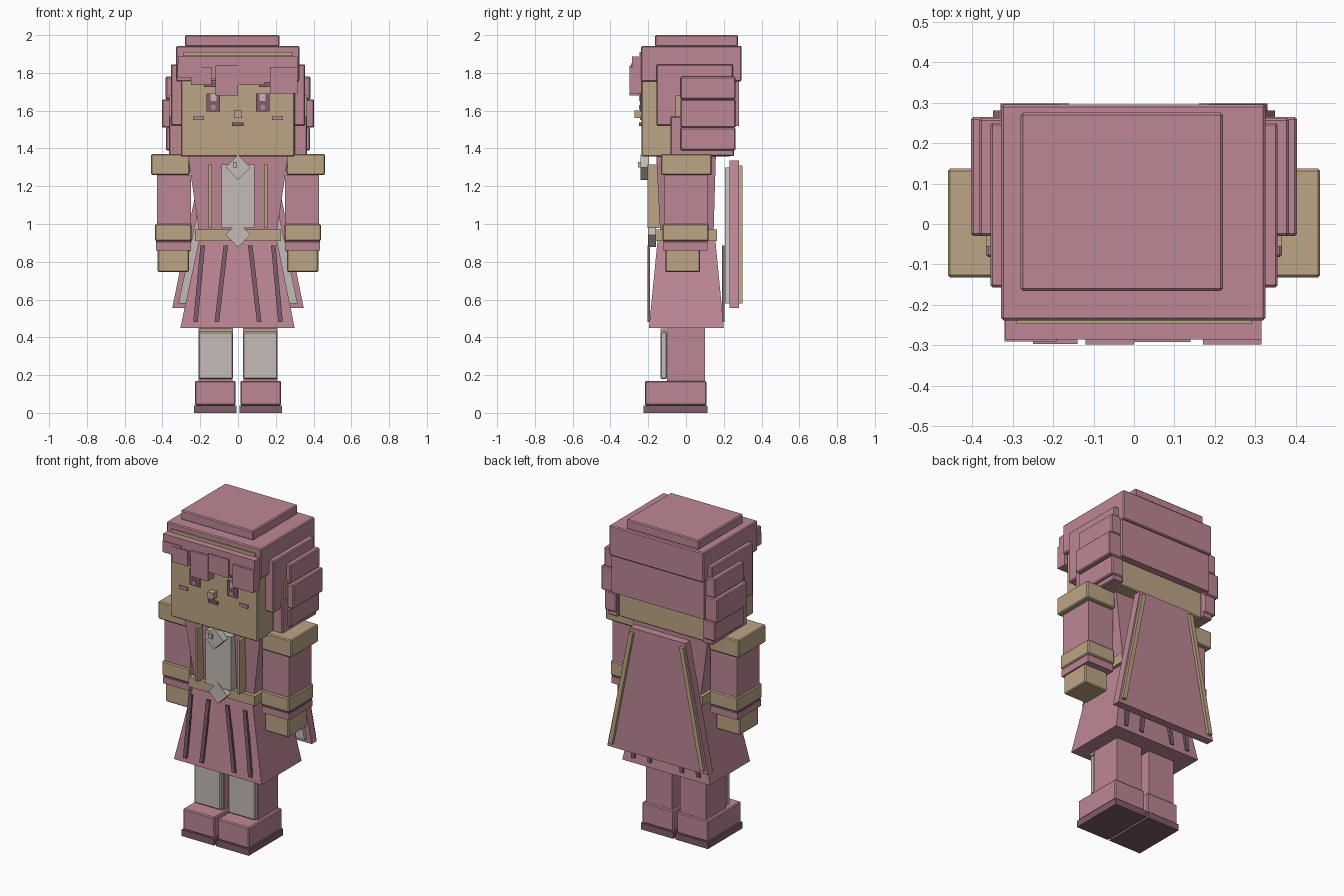
import bpy
import bmesh
from mathutils import Vector

cube = bpy.data.objects.get("Cube")
if cube:
    bpy.data.objects.remove(cube, do_unlink=True)


def material(name, r, g, b):
    m = bpy.data.materials.new(name)
    m.use_nodes = True
    m.diffuse_color = (r, g, b, 1)
    m.node_tree.nodes["Principled BSDF"].inputs["Base Color"].default_value = (r, g, b, 1)
    return m


PINK = material("dusty pink", 0.51, 0.245, 0.30)
DARK = material("dark mauve", 0.22, 0.11, 0.14)
TAN = material("tan", 0.51, 0.375, 0.235)
GREY = material("warm grey", 0.55, 0.50, 0.465)


def loft(name, mat, low, high, z0, z1, bevel=0.0):
    """Box between two rectangles (x0, x1, y0, y1) at heights z0 and z1."""
    bm = bmesh.new()
    rings = []
    for (x0, x1, y0, y1), z in ((low, z0), (high, z1)):
        rings.append([bm.verts.new(p) for p in
                      ((x0, y0, z), (x1, y0, z), (x1, y1, z), (x0, y1, z))])
    a, b = rings
    bm.faces.new(a[::-1])
    bm.faces.new(b)
    for i in range(4):
        j = (i + 1) % 4
        bm.faces.new((a[i], a[j], b[j], b[i]))
    bm.normal_update()
    mesh = bpy.data.meshes.new(name)
    bm.to_mesh(mesh)
    bm.free()
    mesh.materials.append(mat)
    ob = bpy.data.objects.new(name, mesh)
    bpy.context.collection.objects.link(ob)
    if bevel:
        mod = ob.modifiers.new("soft_edge", "BEVEL")
        mod.width = bevel
        mod.segments = 1
    return ob


def box(name, mat, x0, x1, y0, y1, z0, z1, bevel=0.0):
    r = (x0, x1, y0, y1)
    return loft(name, mat, r, r, z0, z1, bevel)


def pair(name, mat, x0, x1, *rest):
    """The same box on the left (+x) and the right (-x)."""
    box("left_" + name, mat, x0, x1, *rest)
    box("right_" + name, mat, -x1, -x0, *rest)


def diamond(name, mat, z, half, y0, y1):
    mesh = bpy.data.meshes.new(name)
    bm = bmesh.new()
    ring = [bm.verts.new((x * half, y0, z + h * half))
            for x, h in ((-1, 0), (0, -1), (1, 0), (0, 1))]
    face = bm.faces.new(ring)
    back = bmesh.ops.extrude_face_region(bm, geom=[face])["geom"]
    bmesh.ops.translate(bm, verts=[v for v in back if isinstance(v, bmesh.types.BMVert)],
                        vec=Vector((0, y1 - y0, 0)))
    bmesh.ops.recalc_face_normals(bm, faces=bm.faces)
    bm.to_mesh(mesh)
    bm.free()
    mesh.materials.append(mat)
    bpy.context.collection.objects.link(bpy.data.objects.new(name, mesh))


B = 0.006

# Legs and shoes
pair("sole", DARK, 0.007, 0.232, -0.225, 0.115, 0, 0.04)
pair("shoe", PINK, 0.012, 0.228, -0.218, 0.108, 0.04, 0.17, B)
pair("leg", PINK, 0.028, 0.208, -0.10, 0.10, 0.17, 0.50)
pair("sock_front", GREY, 0.026, 0.21, -0.135, -0.10, 0.18, 0.43, B)
pair("sock_band", TAN, 0.026, 0.21, -0.135, -0.10, 0.43, 0.447)

# Skirt, torso and belt
loft("skirt", PINK, (-0.305, 0.30, -0.196, 0.20), (-0.205, 0.205, -0.15, 0.155), 0.45, 0.92)
loft("torso", PINK, (-0.20, 0.20, -0.135, 0.145), (-0.265, 0.265, -0.157, 0.158), 0.92, 1.36)
box("belt", TAN, -0.228, 0.228, -0.162, 0.165, 0.91, 0.97)
for side, y0, y1 in (("front", -0.205, -0.19), ("back", 0.19, 0.205)):
    for n, (low, high) in enumerate(((-0.225, -0.187), (-0.112, -0.065),
                                     (0.112, 0.065), (0.225, 0.187))):
        w = 0.012
        loft(f"skirt_{side}_pleat_{n + 1}", DARK, (low - w, low + w, y0, y1),
             (high - w, high + w, y0, y1), 0.48, 0.885)

# Chest panel, trims and ornaments
box("chest_panel", GREY, -0.087, 0.087, -0.195, -0.14, 0.98, 1.315)
pair("chest_trim", TAN, 0.138, 0.155, -0.205, -0.14, 0.98, 1.315)
diamond("brooch", GREY, 1.30, 0.067, -0.24, -0.195)
box("brooch_stud", GREY, -0.027, -0.005, -0.255, -0.24, 1.30, 1.328)
diamond("buckle", GREY, 0.943, 0.065, -0.20, -0.16)

# Arms
pair("shoulder", TAN, 0.255, 0.46, -0.132, 0.137, 1.26, 1.37, B)
pair("sleeve", PINK, 0.25, 0.43, -0.113, 0.113, 0.90, 1.26)
pair("cuff", TAN, 0.245, 0.44, -0.125, 0.12, 0.91, 1.0, B)
pair("cuff_hem", PINK, 0.25, 0.435, -0.12, 0.115, 0.86, 0.90)
pair("cuff_seam", DARK, 0.252, 0.433, -0.118, 0.113, 0.90, 0.91)
pair("hand", TAN, 0.26, 0.425, -0.11, 0.075, 0.745, 0.87, B)

# Cape with lining and edge trims
loft("cape", PINK, (-0.348, 0.348, 0.23, 0.28), (-0.19, 0.19, 0.23, 0.28), 0.555, 1.335)
loft("cape_lining", GREY, (-0.315, 0.315, 0.207, 0.23), (-0.165, 0.165, 0.207, 0.23), 0.58, 1.30)
for name, s in (("left", 1), ("right", -1)):
    ends = [(min(s * a, s * b), max(s * a, s * b), 0.28, 0.298)
            for a, b in ((0.303, 0.33), (0.16, 0.187))]
    loft(name + "_cape_trim", TAN, ends[0], ends[1], 0.58, 1.31)

# Head and face
box("head", TAN, -0.303, 0.30, -0.235, 0.235, 1.357, 1.90, B)
for name, x in (("right", -0.13), ("left", 0.13)):
    box(name + "_eye", DARK, x - 0.036, x + 0.036, -0.243, -0.234, 1.595, 1.69)
    box(name + "_eye_glint", GREY, x - 0.015, x + 0.015, -0.25, -0.242, 1.65, 1.69)
    box(name + "_eye_lower_glint", PINK, x - 0.012, x + 0.012, -0.248, -0.242, 1.605, 1.63)
pair("eyebrow", DARK, 0.11, 0.18, -0.262, -0.234, 1.725, 1.75)
pair("blush", PINK, 0.18, 0.238, -0.244, -0.234, 1.55, 1.57)
box("nose", TAN, -0.02, 0.02, -0.272, -0.23, 1.56, 1.60)
box("mouth", DARK, -0.032, 0.03, -0.25, -0.23, 1.52, 1.538)
pair("ear", TAN, 0.30, 0.365, -0.055, -0.02, 1.57, 1.68)

# Hair cap and back
box("hair_top", PINK, -0.28, 0.22, -0.165, 0.275, 1.94, 2.0, B)
box("hair_cap", PINK, -0.328, 0.325, -0.238, 0.295, 1.755, 1.943, B)
box("hair_back", PINK, -0.32, 0.32, 0.20, 0.28, 1.52, 1.755)
box("hair_band", TAN, -0.29, 0.29, -0.247, -0.237, 1.89, 1.91)

# Fringe, stepped in locks
box("fringe_base", PINK, -0.318, 0.315, -0.285, -0.236, 1.80, 1.888)
locks = ((-0.32, -0.19, 1.775, 1.845, -0.29), (-0.25, -0.14, 1.735, 1.83, -0.296),
         (-0.155, -0.11, 1.77, 1.86, -0.28), (-0.12, 0.0, 1.68, 1.84, -0.298),
         (0.0, 0.14, 1.735, 1.85, -0.292), (0.14, 0.20, 1.75, 1.82, -0.285),
         (0.17, 0.315, 1.69, 1.83, -0.298))
for n, (x0, x1, z0, z1, y) in enumerate(locks):
    box(f"fringe_lock_{n + 1}", PINK, x0, x1, y, -0.236, z0, z1)

# Side hair in overlapping slabs
pair("side_hair_panel", PINK, 0.295, 0.355, -0.157, 0.25, 1.52, 1.845, B)
pair("side_hair_lower", PINK, 0.295, 0.365, -0.082, 0.255, 1.36, 1.57, B)
pair("side_hair_slat_top", PINK, 0.30, 0.383, -0.03, 0.262, 1.66, 1.78, B)
pair("side_hair_slat_middle", PINK, 0.30, 0.403, -0.03, 0.264, 1.51, 1.66, B)
pair("side_hair_slat_bottom", PINK, 0.30, 0.382, -0.03, 0.262, 1.39, 1.51, B)
